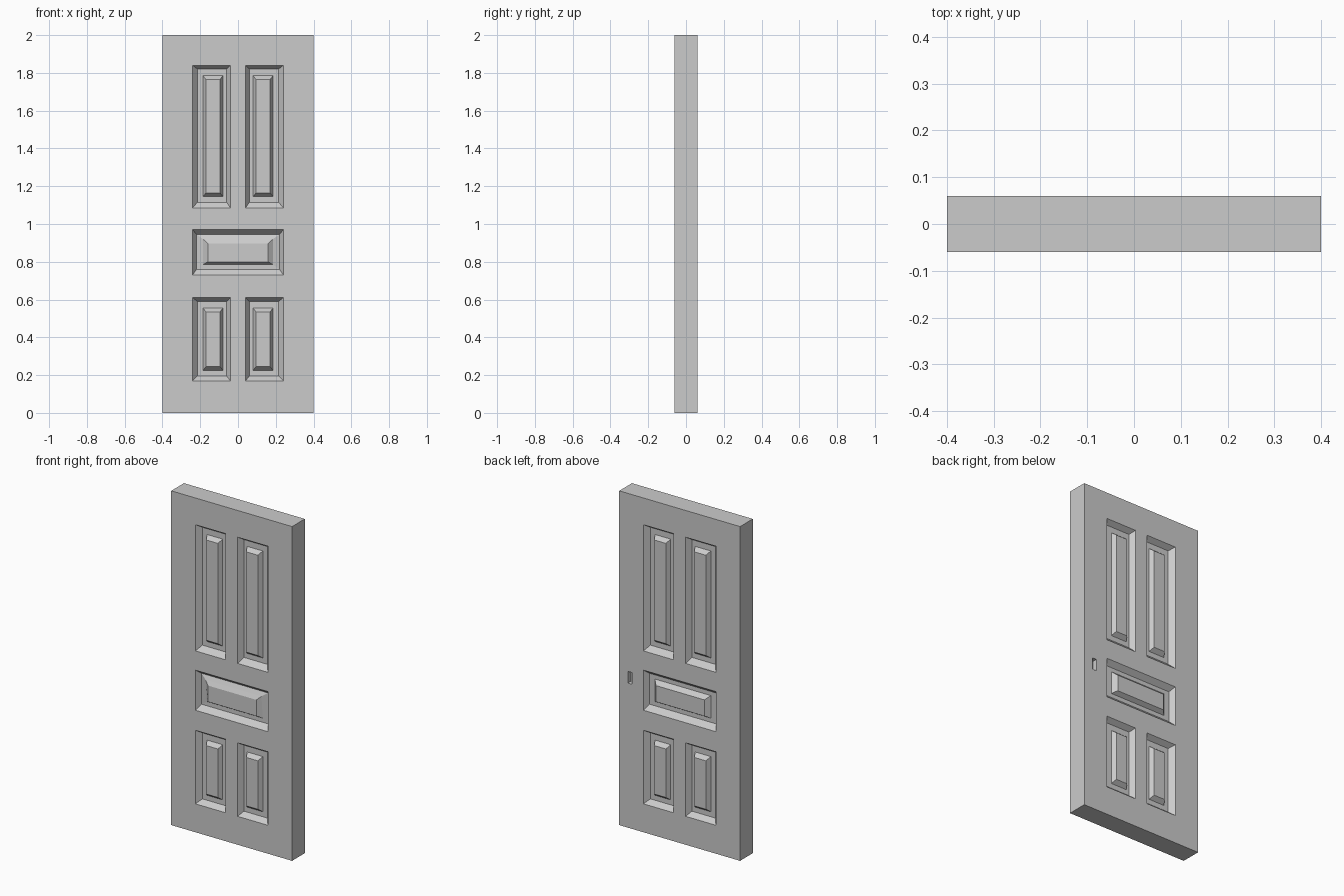
import bpy, bmesh

if "Cube" in bpy.data.objects:
    bpy.data.objects.remove(bpy.data.objects["Cube"])

HALF = 0.06          # half the door thickness
FLOOR, FIELD = 0.03, 0.005   # depth of the groove and of the raised field


def rings_solid(bm, side, rings):
    """Closed solid from nested rectangles (x0, x1, z0, z1, depth below the face)."""
    loops = []
    for x0, x1, z0, z1, depth in rings:
        y = side * (HALF - depth)
        loops.append([bm.verts.new((x, y, z)) for x, z in
                      ((x0, z0), (x1, z0), (x1, z1), (x0, z1))])
    for a, b in zip(loops, loops[1:]):
        for i in range(4):
            j = (i + 1) % 4
            bm.faces.new((a[i], a[j], b[j], b[i]))
    bm.faces.new(loops[0][::-1])
    bm.faces.new(loops[-1])
    return loops


def panel(bm, side, xs, zs):
    """Sunken moulding with a raised centre; xs and zs hold (outer, floor, base, field) pairs."""
    depths = (0, FLOOR, FLOOR, FIELD)
    rings = [(*xs[0], *zs[0], -0.03)]
    rings += [(*x, *z, d) for x, z, d in zip(xs, zs, depths)]
    return rings_solid(bm, side, rings)


# Panel layout
NARROW = ((0.04, 0.24), (0.06, 0.215), (0.08, 0.185), (0.095, 0.17))
WIDE = ((-0.24, 0.24), (-0.22, 0.22), (-0.185, 0.185), (-0.16, 0.16))
UPPER = ((1.085, 1.84), (1.115, 1.82), (1.145, 1.785), (1.165, 1.765))
MIDDLE = ((0.73, 0.97), (0.76, 0.945), (0.785, 0.92), (0.80, 0.897))
LOWER = ((0.17, 0.61), (0.195, 0.59), (0.225, 0.555), (0.245, 0.535))

bm = bmesh.new()
for side in (-1, 1):
    for zs in (UPPER, LOWER):
        panel(bm, side, NARROW, zs)
        panel(bm, side, [(-b, -a) for a, b in NARROW], zs)
    loops = panel(bm, side, WIDE, MIDDLE)
    if side < 0:
        # Front middle panel has one long slope above its field
        for v in loops[3][2:]:
            v.co.y = side * (HALF - (FLOOR + FIELD) / 2)

# Lock slot in the back face
slot = (0.315, 0.343, 0.865, 0.935)
rings_solid(bm, 1, [(*slot, -0.03), (*slot, 0.03)])

bmesh.ops.recalc_face_normals(bm, faces=bm.faces)
mesh = bpy.data.meshes.new("panel_cutter")
bm.to_mesh(mesh)
bm.free()
cutter = bpy.data.objects.new("panel_cutter", mesh)
bpy.context.collection.objects.link(cutter)
cutter.hide_render = True

# Door slab
bpy.ops.mesh.primitive_cube_add(size=1, location=(0, 0, 1))
door = bpy.context.object
door.name = "door"
door.scale = (0.8, 2 * HALF, 2)
bpy.ops.object.transform_apply(location=True, rotation=False, scale=True)

# Carve the panels and the slot
cut = door.modifiers.new("panels", 'BOOLEAN')
cut.operation = 'DIFFERENCE'
cut.solver = 'EXACT'
cut.object = cutter
bpy.ops.object.modifier_apply(modifier=cut.name)
bpy.data.objects.remove(cutter)
